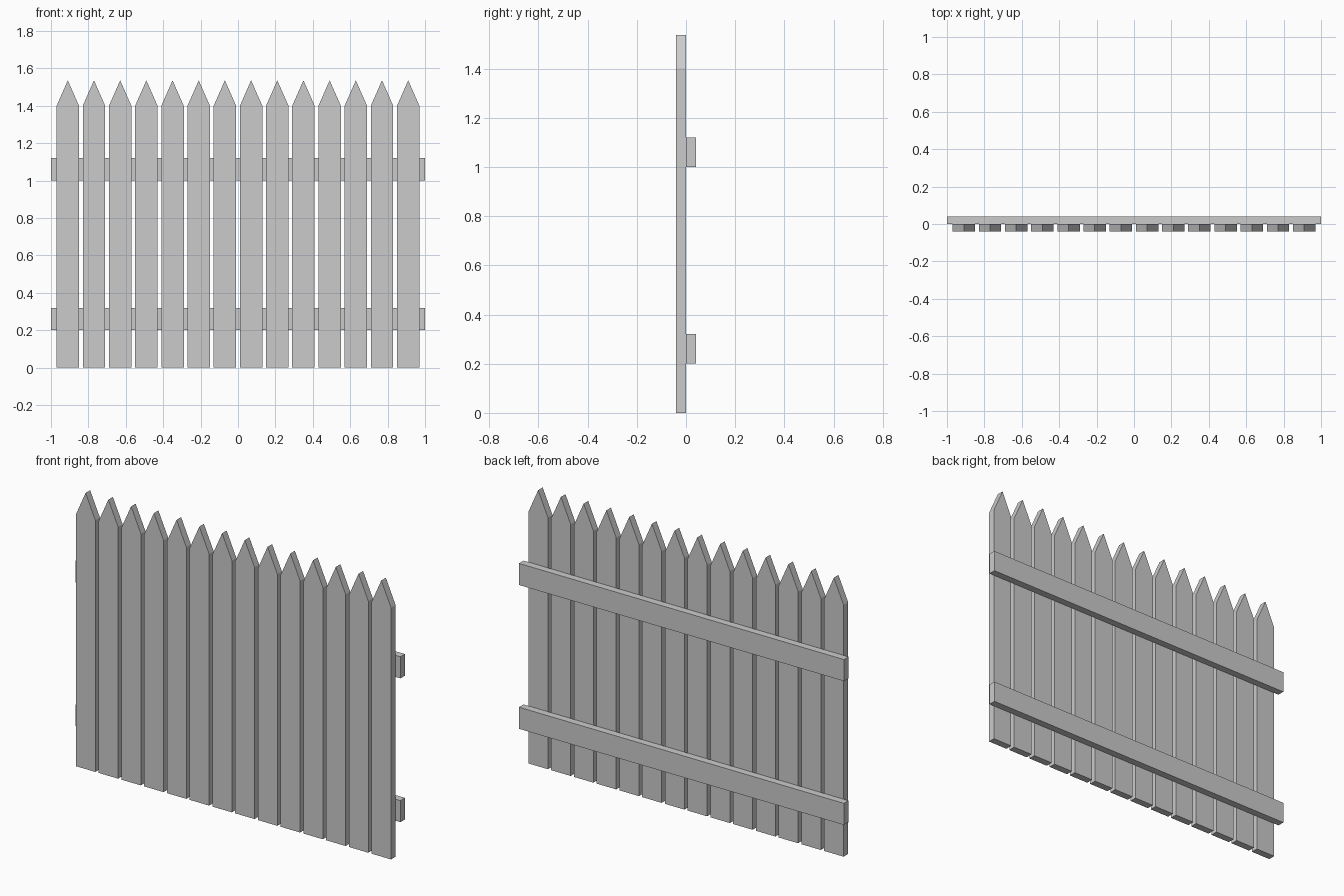
import bpy, bmesh

if "Cube" in bpy.data.objects:
    bpy.data.objects.remove(bpy.data.objects["Cube"])

W, SHOULDER, TIP, T = 0.12, 1.40, 1.536, 0.04
COUNT, STEP = 14, 0.14


def extruded(name, profile, y0, y1):
    """Extrude an XZ outline from y0 back to y1."""
    bm = bmesh.new()
    face = bm.faces.new([bm.verts.new((x, y0, z)) for x, z in profile])
    out = bmesh.ops.extrude_face_region(bm, geom=[face])
    for v in out["geom"]:
        if isinstance(v, bmesh.types.BMVert):
            v.co.y = y1
    bmesh.ops.recalc_face_normals(bm, faces=bm.faces)
    mesh = bpy.data.meshes.new(name)
    bm.to_mesh(mesh)
    bm.free()
    obj = bpy.data.objects.new(name, mesh)
    bpy.context.collection.objects.link(obj)
    return obj


# Pointed pickets along the front
h = W / 2
for i in range(COUNT):
    picket = extruded(f"picket_{i + 1}",
                      [(-h, 0), (h, 0), (h, SHOULDER), (0, TIP), (-h, SHOULDER)], -T, 0)
    picket.location.x = (i - (COUNT - 1) / 2) * STEP

# Horizontal rails behind the pickets
for name, z in (("lower_rail", 0.20), ("upper_rail", 1.00)):
    extruded(name, [(-1, z), (1, z), (1, z + 0.12), (-1, z + 0.12)], 0, T)
